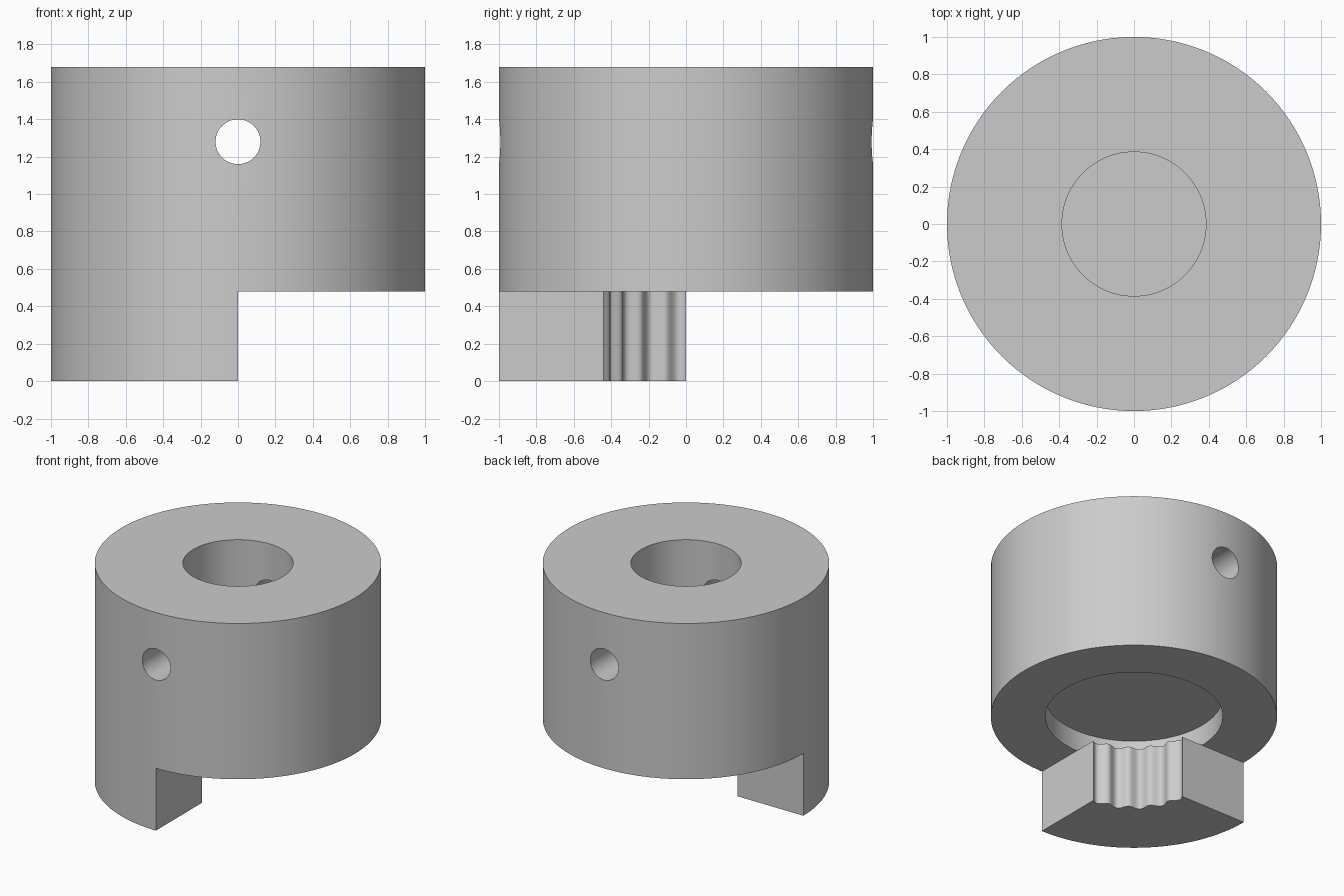
import bpy
import bmesh
from math import sin, cos, pi, radians
from mathutils import Matrix

SEG = 128
HEIGHT, FOOT_H = 1.68, 0.48

cube = bpy.data.objects.get("Cube")
if cube:
    bpy.data.objects.remove(cube, do_unlink=True)

grey = bpy.data.materials.new("plain_grey")
grey.use_nodes = True
grey.diffuse_color = (0.6, 0.6, 0.6, 1)
grey.node_tree.nodes["Principled BSDF"].inputs["Base Color"].default_value = grey.diffuse_color


def prism(name, outline, z0, z1, matrix=None):
    """Extrude a flat outline from z0 to z1."""
    bm = bmesh.new()
    face = bm.faces.new([bm.verts.new((x, y, z0)) for x, y in outline])
    top = bmesh.ops.extrude_face_region(bm, geom=[face])["geom"]
    bmesh.ops.translate(bm, vec=(0, 0, z1 - z0),
                        verts=[v for v in top if isinstance(v, bmesh.types.BMVert)])
    bmesh.ops.recalc_face_normals(bm, faces=bm.faces)
    if matrix:
        bm.transform(matrix)
    mesh = bpy.data.meshes.new(name)
    bm.to_mesh(mesh)
    bm.free()
    mesh.materials.append(grey)
    obj = bpy.data.objects.new(name, mesh)
    bpy.context.collection.objects.link(obj)
    return obj


def arc(radius, start, end, steps):
    """Points along an arc; radius may be a function of the angle."""
    angles = [start + (end - start) * i / steps for i in range(steps + 1)]
    r = radius if callable(radius) else lambda a: radius
    return [(r(a) * cos(a), r(a) * sin(a)) for a in angles]


def disc(name, radius, z0, z1, steps=SEG, matrix=None):
    return prism(name, arc(radius, 0, 2 * pi, steps)[:-1], z0, z1, matrix)


def combine(target, other, operation):
    mod = target.modifiers.new(other.name, "BOOLEAN")
    mod.operation, mod.solver, mod.object = operation, "EXACT", other
    bpy.context.view_layer.objects.active = target
    bpy.ops.object.modifier_apply(modifier=mod.name)
    bpy.data.objects.remove(other, do_unlink=True)


# Round collar with a blind bore above and a shallow recess below
collar = disc("coupling_body", 1.0, FOOT_H, HEIGHT)
combine(collar, disc("shaft_bore", 0.385, 0.88, HEIGHT + 0.1), "DIFFERENCE")
combine(collar, disc("lower_recess", 0.62, FOOT_H - 0.1, 0.64), "DIFFERENCE")

# Pin hole running through front and back
sideways = Matrix.Translation((0, 0, 1.28)) @ Matrix.Rotation(radians(90), 4, "X")
combine(collar, disc("pin_hole", 0.12, -1.2, 1.2, 48, sideways), "DIFFERENCE")


# Quarter foot with a fluted inner face
def flutes(angle):
    return 0.44 + 0.02 * sin(18 * (angle - pi))


outline = arc(1.0, pi, 1.5 * pi, SEG // 4) + arc(flutes, 1.5 * pi, pi, 54)
combine(collar, prism("fluted_foot", outline, 0, FOOT_H), "UNION")

# Smooth walls with crisp edges
bpy.ops.object.select_all(action="DESELECT")
collar.select_set(True)
bpy.context.view_layer.objects.active = collar
bpy.ops.object.shade_smooth_by_angle(angle=radians(30))
